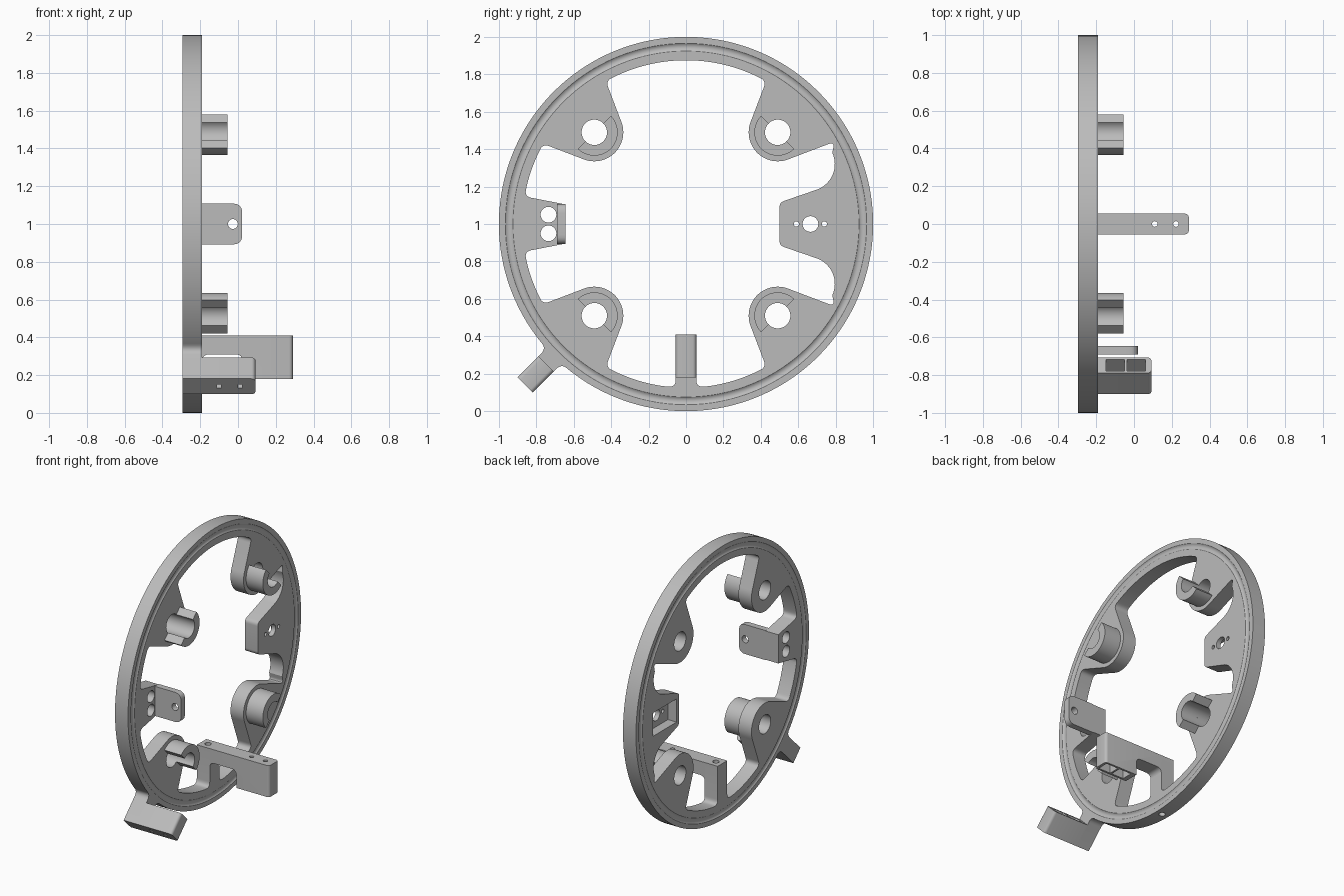
import bpy, bmesh
from math import sin, cos, pi, radians
from mathutils import Matrix, Vector

cube = bpy.data.objects.get("Cube")
if cube:
    bpy.data.objects.remove(cube, do_unlink=True)

grey = bpy.data.materials.new("plain grey")
grey.use_nodes = True
grey.diffuse_color = (0.5, 0.5, 0.5, 1)
grey.node_tree.nodes["Principled BSDF"].inputs["Base Color"].default_value = (0.5, 0.5, 0.5, 1)

BACK, FRONT = -0.295, -0.19          # plate thickness along x
MID = (BACK + FRONT) / 2
RIM = 0.875                          # inner radius of the rim
# Profile planes: (y, z) pushed along x, (x, z) pushed along -y, (x, y) pushed along z
ALONG_X = Matrix(((0, 0, 1, 0), (1, 0, 0, 0), (0, 1, 0, 1), (0, 0, 0, 1)))
ALONG_Y = Matrix(((1, 0, 0, 0), (0, 0, -1, 0), (0, 1, 0, 1), (0, 0, 0, 1)))
ALONG_Z = Matrix.Translation((0, 0, 1))


def arc(cx, cy, r, a0, a1, n=16):
    angles = [radians(a0 + (a1 - a0) * i / n) for i in range(n + 1)]
    return [(cx + r * cos(a), cy + r * sin(a)) for a in angles]


def circle(cx, cy, r, n=32):
    return arc(cx, cy, r, 0, 360, n)[:-1]


def rect(x0, x1, y0, y1):
    return [(x0, y0), (x1, y0), (x1, y1), (x0, y1)]


def fillet(points, steps=6):
    """Round every point that carries a third value, the setback."""
    out = []
    for i, p in enumerate(points):
        p2 = Vector(p[:2])
        if len(p) < 3:
            out.append(tuple(p2))
            continue
        a = Vector(points[i - 1][:2]) - p2
        b = Vector(points[(i + 1) % len(points)][:2]) - p2
        a, b = (v.normalized() * min(p[2], v.length * 0.9) for v in (a, b))
        for k in range(steps + 1):
            t = k / steps
            out.append(tuple(p2 + a * (1 - t) ** 2 + b * t ** 2))
    return out


def extrude(name, loops, lo, hi, frame=ALONG_X):
    """Fill closed loops (inner loops are holes) and push them from lo to hi."""
    curve = bpy.data.curves.new(name, "CURVE")
    curve.dimensions, curve.fill_mode = "2D", "BOTH"
    curve.extrude = (hi - lo) / 2
    for loop in loops:
        spline = curve.splines.new("POLY")
        spline.points.add(len(loop) - 1)
        for point, (u, v) in zip(spline.points, loop):
            point.co = (u, v, 0, 1)
        spline.use_cyclic_u = True
    temp = bpy.data.objects.new(name, curve)
    bpy.context.collection.objects.link(temp)
    mesh = bpy.data.meshes.new_from_object(
        temp.evaluated_get(bpy.context.evaluated_depsgraph_get()))
    bpy.data.objects.remove(temp, do_unlink=True)
    mesh.transform(frame @ Matrix.Translation((0, 0, (lo + hi) / 2)))
    bm = bmesh.new()
    bm.from_mesh(mesh)
    bmesh.ops.remove_doubles(bm, verts=bm.verts, dist=1e-5)
    bmesh.ops.recalc_face_normals(bm, faces=bm.faces)
    bm.to_mesh(mesh)
    bm.free()
    mesh.materials.clear()
    mesh.materials.append(grey)
    obj = bpy.data.objects.new(name, mesh)
    bpy.context.collection.objects.link(obj)
    return obj


def round_end(obj, direction, size):
    """Bevel the edges at the far +x end that run along a direction."""
    bm = bmesh.new()
    bm.from_mesh(obj.data)
    bmesh.ops.dissolve_limit(bm, angle_limit=0.01, verts=bm.verts, edges=bm.edges)
    far = max(v.co.x for v in bm.verts) - 0.001
    edges = [e for e in bm.edges if all(v.co.x > far for v in e.verts)
             and abs((e.verts[0].co - e.verts[1].co).normalized().dot(direction)) > 0.95]
    bmesh.ops.bevel(bm, geom=edges, offset=size, segments=4, profile=0.5, affect="EDGES")
    bm.to_mesh(obj.data)
    bm.free()


def cut(obj, cutters):
    """Subtract the cutters and bake the result."""
    for cutter in cutters:
        mod = obj.modifiers.new("cut", "BOOLEAN")
        mod.operation, mod.object, mod.solver = "DIFFERENCE", cutter, "EXACT"
    mesh = bpy.data.meshes.new_from_object(
        obj.evaluated_get(bpy.context.evaluated_depsgraph_get()))
    obj.modifiers.clear()
    obj.data = mesh
    for cutter in cutters:
        bpy.data.objects.remove(cutter, do_unlink=True)


def groove_cutter(x):
    bpy.ops.mesh.primitive_torus_add(location=(x, 0, 1), rotation=(0, pi / 2, 0),
                                     major_radius=0.945, minor_radius=0.03,
                                     major_segments=128, minor_segments=24)
    obj = bpy.context.object
    obj.data.materials.append(grey)
    return obj


# Inner outline: lugs, tabs and post, as an upper half and a mirrored lower half
def mirror(points):
    return [(-p[0], *p[1:]) for p in reversed(points)]


def half_outline(post):
    lug = arc(0.49, 0.49, 0.155, -69, -201, 24) + [(0.429, 0.765, 0.035)]
    right = [(0.5, 0.115, 0.025)] + arc(0.65, 0.32, 0.145, -72, 25)
    right += [(0.795, 0.44, 0.035)] + lug
    if post:
        side = arc(0, 0, RIM, 64, 82) + [(0.055, 0.873, 0.04), (0.055, 0.59)]
        top = side + mirror(side)
    else:
        top = arc(0, 0, RIM, 64, 116, 32)
    left = mirror(lug) + [(-0.765, 0.429, 0.035)] + arc(0, 0, RIM, 154, 167, 8)
    left += [(-0.862, 0.147, 0.035), (-0.645, 0.105)]
    return right + top + left


lower = [(p[0], -p[1], *p[2:]) for p in reversed(half_outline(True))]
opening = fillet(half_outline(False) + lower)


# Outer outline with the neck of the slanted foot at the lower front
def slanted(radius, side):
    c = -cos(pi / 4)
    return (radius * c - side * c, radius * c + side * c)


outer = arc(0, 0, 1, -129, 219, 144)
outer += [(*slanted(0.997, -0.0575), 0.04), slanted(1.216, -0.0575),
          slanted(1.216, 0.0575), (*slanted(0.997, 0.0575), 0.04)]

holes = [circle(sy * 0.49, sz * 0.49, 0.068) for sy in (-1, 1) for sz in (-1, 1)]
holes += [circle(-0.735, s * 0.05, 0.042) for s in (-1, 1)]
holes += [circle(0.665, 0, 0.042)] + [circle(y, 0, 0.014, 16) for y in (0.59, 0.74)]
plate = extrude("ring_plate", [fillet(outer), opening] + holes, BACK, FRONT)
cut(plate, [
    groove_cutter(FRONT + 0.022), groove_cutter(BACK - 0.022),
    extrude("post_hole", [circle(MID, 0, 0.022, 20)], -1.1, -0.5, ALONG_Z),
    extrude("tab_recess", [rect(0.53, 0.8, -0.085, 0.085)], BACK - 0.05, FRONT - 0.035),
])
parts = [plate]

# Half-round bosses on the four lugs, open towards the rim
for sy, side in ((-1, "front"), (1, "back")):
    for sz, level in ((-1, "lower"), (1, "upper")):
        inward = {(1, 1): 225, (-1, 1): 315, (-1, -1): 45, (1, -1): 135}[sy, sz]
        cy, cz = sy * 0.49, sz * 0.49
        loop = arc(cy, cz, 0.125, inward - 90, inward + 90, 28)
        loop += arc(cy, cz, 0.068, inward + 90, inward - 90, 20)
        parts.append(extrude(f"{level}_{side}_boss", [loop], FRONT - 0.002, -0.055))

# Upright flange on the front tab
flange = fillet([(FRONT - 0.002, -0.108), (0.022, -0.108, 0.05),
                 (0.022, 0.108, 0.05), (FRONT - 0.002, 0.108)])
parts.append(extrude("front_flange", [flange, circle(-0.027, 0, 0.026)],
                     0.645, 0.69, ALONG_Y))

# Arm reaching out from the bottom post, with a pocketed box at its end
arm_loop = fillet([(FRONT - 0.002, -0.59), (FRONT - 0.002, -0.76), (FRONT, -0.69, 0.04),
                   (0.025, -0.69, 0.04), (0.025, -0.82), (0.29, -0.82), (0.29, -0.59)])
arm = extrude("bottom_arm", [arm_loop], -0.055, 0.055, ALONG_Y)
round_end(arm, Vector((0, 0, 1)), 0.02)
cutters = []
for x in (0.11, 0.222):
    cutters.append(extrude("pocket", [rect(x - 0.049, x + 0.049, -0.04, 0.04)],
                           -0.9, -0.65, ALONG_Z))
    cutters.append(extrude("pin_hole", [circle(x, 0, 0.015, 16)], -0.7, -0.5, ALONG_Z))
cut(arm, cutters)
parts.append(arm)

# Slanted foot block outside the rim, pockets facing the rim
foot_loop = [slanted(r, s) for r, s in rect(1.057, 1.216, -0.0575, 0.0575)]
foot = extrude("slanted_foot", [foot_loop], FRONT - 0.002, 0.092)
round_end(foot, Vector((0, 1, 1)).normalized(), 0.02)
cutters = []
for x in (-0.1, 0.012):
    pocket = [slanted(r, s) for r, s in rect(1.0, 1.17, -0.042, 0.042)]
    cutters.append(extrude("pocket", [pocket], x - 0.049, x + 0.049))
    pin = [slanted(r, s) for r, s in rect(1.1, 1.3, -0.013, 0.013)]
    cutters.append(extrude("pin_hole", [pin], x - 0.013, x + 0.013))
cut(foot, cutters)
parts.append(foot)

# Smooth the round walls and keep the edges sharp
bpy.ops.object.select_all(action="DESELECT")
for part in parts:
    part.select_set(True)
bpy.context.view_layer.objects.active = plate
bpy.ops.object.shade_smooth_by_angle(angle=radians(30))
